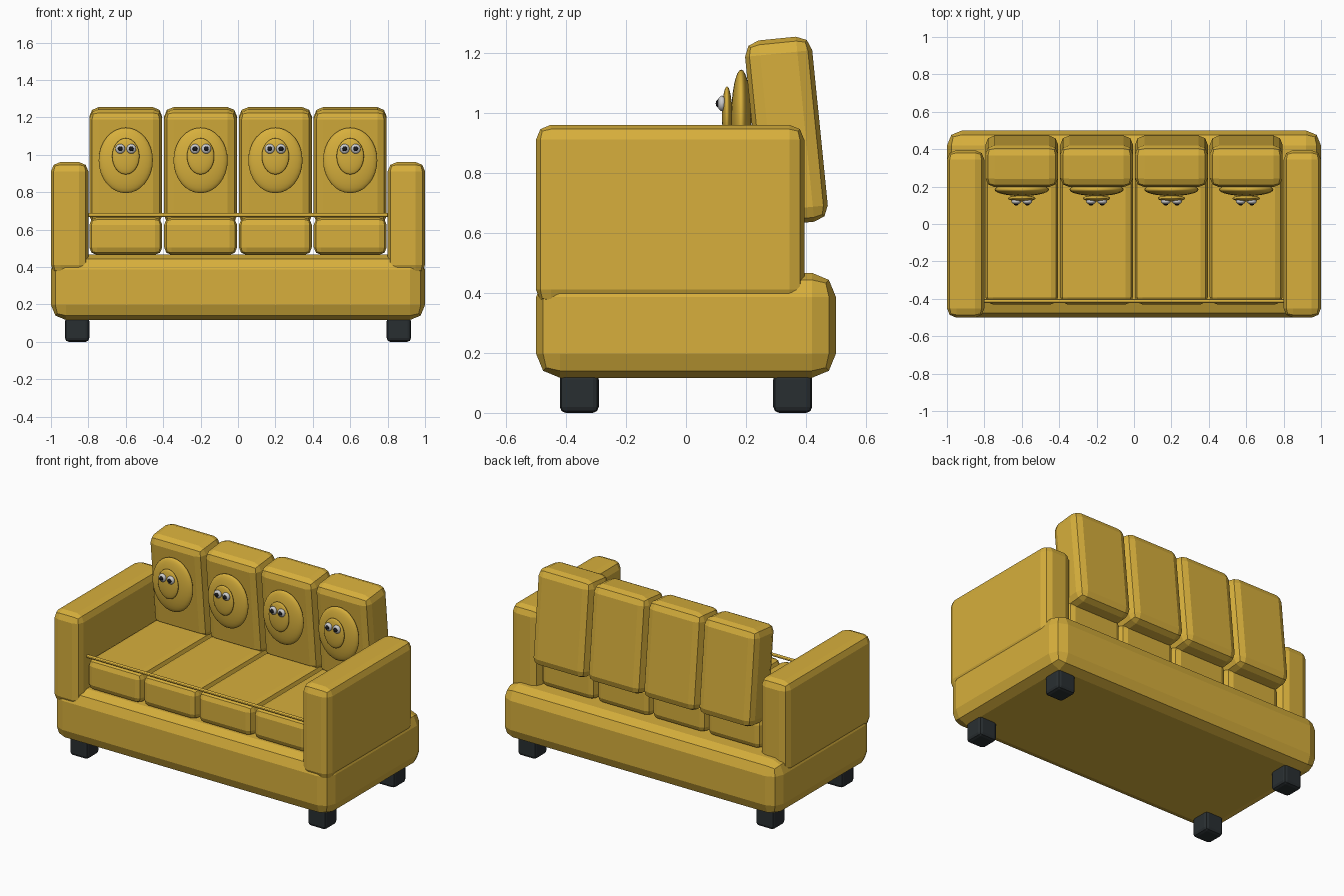
import bpy, math

if "Cube" in bpy.data.objects:
    bpy.data.objects.remove(bpy.data.objects["Cube"])

def material(name, rgb):
    m = bpy.data.materials.new(name)
    m.diffuse_color = (*rgb, 1)
    m.use_nodes = True
    m.node_tree.nodes["Principled BSDF"].inputs["Base Color"].default_value = m.diffuse_color
    return m

FABRIC = material("mustard_fabric", (0.68, 0.43, 0.045))
DARK = material("dark_leg", (0.022, 0.028, 0.031))
WHITE = material("eye_white", (0.85, 0.85, 0.85))
BLACK = material("pupil_black", (0.01, 0.01, 0.012))

def box(name, loc, size, bevel, mat=FABRIC, tilt=0.0):
    """Padded box: cube with a rounded bevel on every edge."""
    bpy.ops.mesh.primitive_cube_add(size=1, location=loc, rotation=(tilt, 0, 0))
    o = bpy.context.object
    o.name = name
    o.scale = size
    bpy.ops.object.transform_apply(location=False, rotation=False, scale=True)
    b = o.modifiers.new("soft_edges", 'BEVEL')
    b.width, b.segments = bevel, 2
    o.data.materials.append(mat)
    return o

def ball(name, loc, radii, mat=FABRIC, seg=32, rings=16):
    bpy.ops.mesh.primitive_uv_sphere_add(segments=seg, ring_count=rings, radius=1, location=loc)
    o = bpy.context.object
    o.name = name
    o.scale = radii
    bpy.ops.object.transform_apply(location=False, rotation=False, scale=True)
    bpy.ops.object.shade_smooth()
    o.data.materials.append(mat)
    return o

# base frame
box("base", (0, 0, 0.292), (2.0, 1.0, 0.35), 0.08)

# arms and legs, mirrored left and right
for side in (-1, 1):
    box("arm", (side * 0.9, -0.053, 0.661), (0.2, 0.895, 0.6), 0.05)
    for end in (-1, 1):
        box("leg", (side * 0.86, end * 0.356, 0.066), (0.13, 0.13, 0.132), 0.02, DARK)

# four seats, each with a back cushion and a padded face
for x in (-0.6, -0.2, 0.2, 0.6):
    box("seat_cushion", (x, -0.03, 0.565), (0.39, 0.8, 0.2), 0.04)
    box("back_cushion", (x, 0.335, 0.94), (0.39, 0.225, 0.62), 0.05, tilt=0.1)
    ball("face_pad", (x, 0.184, 0.97), (0.145, 0.034, 0.175))
    ball("snout_pad", (x, 0.137, 0.992), (0.073, 0.017, 0.097))
    for s in (-1, 1):
        ball("eye", (x + s * 0.03, 0.12, 1.032), (0.026, 0.015, 0.026), WHITE, 16, 10)
        ball("pupil", (x + s * 0.03, 0.107, 1.032), (0.013, 0.008, 0.013), BLACK, 12, 8)

# piping rod along the front of the seats
bpy.ops.mesh.primitive_cylinder_add(vertices=12, radius=0.01, depth=1.6,
                                    location=(0, -0.412, 0.678), rotation=(0, math.pi / 2, 0))
rod = bpy.context.object
rod.name = "seat_piping"
rod.data.materials.append(FABRIC)
bpy.ops.object.shade_smooth_by_angle()
